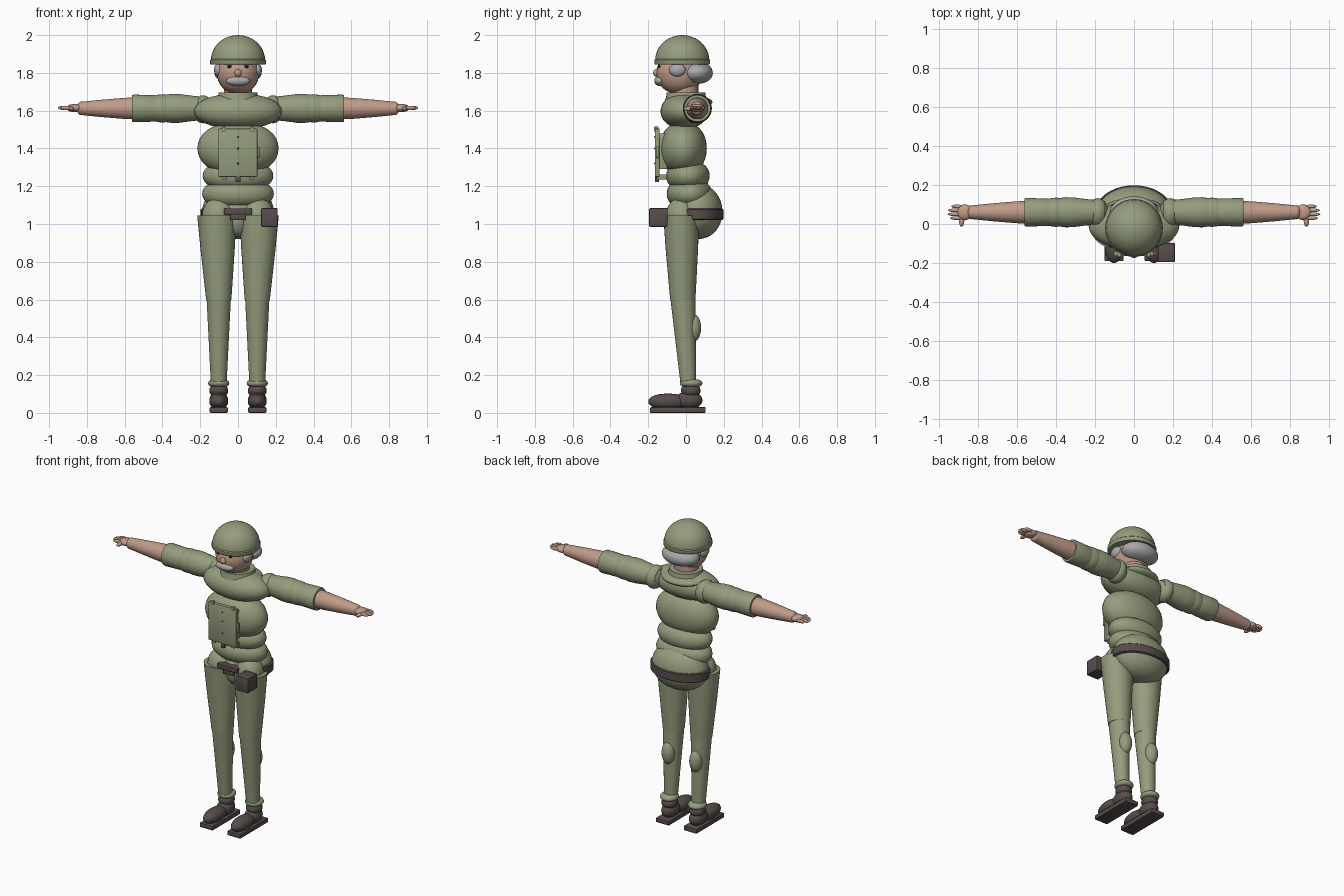
import bpy, bmesh, math
from mathutils import Vector

if "Cube" in bpy.data.objects:
    bpy.data.objects.remove(bpy.data.objects["Cube"])


def material(name, rgb):
    m = bpy.data.materials.new(name)
    m.diffuse_color = (*rgb, 1)
    m.use_nodes = True
    m.node_tree.nodes["Principled BSDF"].inputs["Base Color"].default_value = m.diffuse_color
    return m


OLIVE = material("olive cloth", (0.30, 0.335, 0.205))
SKIN = material("skin", (0.53, 0.33, 0.25))
DARK = material("dark leather", (0.095, 0.072, 0.07))
GREY = material("grey hair", (0.40, 0.40, 0.41))
BLACK = material("black", (0.02, 0.02, 0.02))


def finish(name, bm, mat, smooth=True):
    bmesh.ops.recalc_face_normals(bm, faces=bm.faces)
    me = bpy.data.meshes.new(name)
    bm.to_mesh(me)
    bm.free()
    me.materials.append(mat)
    ob = bpy.data.objects.new(name, me)
    bpy.context.collection.objects.link(ob)
    if smooth:
        bpy.ops.object.select_all(action='DESELECT')
        ob.select_set(True)
        bpy.context.view_layer.objects.active = ob
        bpy.ops.object.shade_smooth_by_angle(angle=math.radians(40))
    return ob


def blob(name, c, r, mat, power=1.0, seg=32):
    """Ellipsoid; power under 1 squares off its vertical outline."""
    bm = bmesh.new()
    bmesh.ops.create_uvsphere(bm, u_segments=seg, v_segments=seg // 2, radius=1)
    for v in bm.verts:
        h = math.hypot(v.co.x, v.co.y)
        k = h ** power / h if h > 1e-4 else 0
        v.co = (c[0] + v.co.x * k * r[0], c[1] + v.co.y * k * r[1], c[2] + v.co.z * r[2])
    return finish(name, bm, mat)


def box(name, lo, hi, mat, bevel=0.0):
    bm = bmesh.new()
    bmesh.ops.create_cube(bm, size=1)
    for v in bm.verts:
        v.co = [(a + b) / 2 + t * (b - a) for a, b, t in zip(lo, hi, v.co)]
    if bevel:
        bmesh.ops.bevel(bm, geom=bm.edges[:], offset=bevel, segments=2, affect='EDGES', profile=0.5)
    return finish(name, bm, mat)


def tube(name, rings, axis, mat, seg=32):
    """Skin through (centre, radius a, radius b) rings, capped at both ends."""
    bm = bmesh.new()
    loops = []
    for c, a, b in rings:
        loop = []
        for i in range(seg):
            t = 2 * math.pi * i / seg
            p, q = a * math.cos(t), b * math.sin(t)
            off = Vector((p, q, 0)) if axis == 'z' else Vector((0, p, q))
            loop.append(bm.verts.new(Vector(c) + off))
        loops.append(loop)
    for l, m in zip(loops, loops[1:]):
        for i in range(seg):
            j = (i + 1) % seg
            bm.faces.new((l[i], l[j], m[j], m[i]))
    bm.faces.new(loops[0])
    bm.faces.new(loops[-1])
    return finish(name, bm, mat)


# Helmet: dome and rim band
HY = -0.02
dome = [(1.868 + 0.132 * math.sin(a), 0.143 * math.cos(a)) for a in [i * math.pi / 24 for i in range(12)]]
tube("helmet_dome", [((0, HY, z), r, r) for z, r in dome + [(2.0, 0.004)]], 'z', OLIVE, 40)
tube("helmet_rim", [((0, HY, z), r, r) for z, r in
                    ((1.845, 0.145), (1.85, 0.148), (1.868, 0.148), (1.874, 0.142))], 'z', OLIVE, 40)

# Head
blob("face", (0, -0.035, 1.80), (0.112, 0.122, 0.112), SKIN, 0.9)
blob("nose", (0, -0.158, 1.80), (0.02, 0.016, 0.02), SKIN, seg=16)
blob("moustache", (0, -0.14, 1.757), (0.064, 0.028, 0.026), GREY)
blob("back_hair", (0, 0.055, 1.80), (0.125, 0.087, 0.058), GREY, 0.85)
tube("neck", [((0, -0.005, 1.64), 0.075, 0.07), ((0, -0.005, 1.76), 0.075, 0.07)], 'z', SKIN)
for s, side in ((-1, "left"), (1, "right")):
    blob(side + "_sideburn", (s * 0.102, -0.045, 1.815), (0.025, 0.045, 0.036), GREY, seg=16)
    blob(side + "_eye", (s * 0.045, -0.142, 1.834), (0.011, 0.008, 0.009), BLACK, seg=12)

# Torso: stacked padded sections
tube("collar", [((0, 0, 1.64), 0.12, 0.115), ((0, 0, 1.675), 0.106, 0.105), ((0, 0, 1.697), 0.102, 0.102)], 'z', OLIVE)
blob("collar_fold", (0, 0.025, 1.645), (0.145, 0.115, 0.035), OLIVE)
blob("shoulders", (0, -0.01, 1.597), (0.232, 0.125, 0.092), OLIVE, 0.85)
blob("chest", (0, -0.015, 1.40), (0.215, 0.125, 0.135), OLIVE, 0.75)
blob("upper_waist", (0, 0.01, 1.255), (0.187, 0.115, 0.075), OLIVE, 0.6)
blob("lower_waist", (0, 0.018, 1.16), (0.19, 0.12, 0.075), OLIVE, 0.6)
blob("hips", (0, 0.06, 1.065), (0.19, 0.133, 0.145), OLIVE, 0.9)
blob("crotch", (0, -0.02, 1.03), (0.06, 0.07, 0.10), OLIVE)

# Belt, buckle and pouch
tube("belt", [((0, 0.06, z), a, a - 0.06) for z, a in
              ((1.022, 0.192), (1.027, 0.198), (1.077, 0.198), (1.082, 0.192))], 'z', DARK, 40)
box("buckle", (-0.075, -0.115, 1.05), (0.075, -0.07, 1.083), DARK, 0.004)
box("buckle_tab", (-0.04, -0.105, 1.02), (0.04, -0.07, 1.052), DARK, 0.004)
box("belt_pouch", (0.122, -0.195, 0.985), (0.21, -0.097, 1.084), DARK, 0.006)

# Chest panel with straps and studs
box("chest_panel", (-0.104, -0.165, 1.25), (0.102, -0.14, 1.505), OLIVE, 0.005)
box("panel_backing", (-0.085, -0.142, 1.29), (0.085, -0.10, 1.48), OLIVE, 0.004)
box("panel_latch", (0.10, -0.16, 1.35), (0.113, -0.143, 1.41), OLIVE, 0.003)
box("panel_buckle", (-0.013, -0.165, 1.222), (0.013, -0.143, 1.252), DARK, 0.003)
for z in (1.32, 1.40, 1.46):
    blob("panel_stud", (0, -0.165, z), (0.005, 0.004, 0.005), DARK, seg=8)
for s in (-1, 1):
    box("panel_strap", (s * 0.07 - 0.012, -0.155, 1.235), (s * 0.07 + 0.012, -0.10, 1.262), OLIVE, 0.003)
    box("panel_clip", (s * 0.075 - 0.01, -0.169, 1.49), (s * 0.075 + 0.01, -0.145, 1.515), OLIVE, 0.003)

AY, AZ = 0.06, 1.612
for s, side in ((-1, "left"), (1, "right")):
    def arm(name, pts, mat):
        tube(f"{side}_{name}", [((s * x, AY, AZ), r, r) for x, r in pts], 'x', mat)

    # Arm: shoulder pad, sleeve folds, forearm
    blob(side + "_shoulder", (s * 0.185, AY - 0.003, AZ - 0.005), (0.055, 0.075, 0.074), OLIVE)
    arm("sleeve", ((0.15, 0.055), (0.19, 0.062), (0.25, 0.068), (0.31, 0.076), (0.35, 0.077), (0.385, 0.072)), OLIVE)
    arm("elbow_fold", ((0.36, 0.06), (0.375, 0.071), (0.395, 0.075), (0.42, 0.073), (0.44, 0.068)), OLIVE)
    arm("sleeve_cuff", ((0.425, 0.066), (0.44, 0.07), (0.55, 0.073), (0.56, 0.07)), OLIVE)
    arm("forearm", ((0.54, 0.058), (0.6, 0.056), (0.72, 0.046), (0.83, 0.035)), SKIN)

    # Hand: wrist, palm, four fingers and thumb
    blob(side + "_wrist", (s * 0.83, AY, AZ), (0.024, 0.036, 0.036), SKIN, seg=20)
    blob(side + "_palm", (s * 0.865, AY, AZ + 0.002), (0.042, 0.04, 0.021), SKIN, 0.8, 20)
    for i, tip in enumerate((0.94, 0.954, 0.952, 0.935)):
        y = AY - 0.03 + i * 0.02
        blob(f"{side}_finger_{i + 1}", (s * (tip + 0.875) / 2, y, AZ + 0.003),
             ((tip - 0.875) / 2, 0.0095, 0.011), SKIN, 0.7, 16)
    blob(side + "_thumb", (s * 0.882, AY - 0.042, AZ - 0.002), (0.014, 0.032, 0.012), SKIN, seg=16)

    # Leg: hip joint, thigh, shin, calf and cuff
    LX = s * 0.102
    blob(side + "_hip_joint", (s * 0.105, -0.022, 1.045), (0.085, 0.085, 0.095), OLIVE)
    tube(side + "_thigh", [((s * 0.112, -0.025, 1.045), 0.104, 0.095), ((s * 0.108, -0.022, 0.87), 0.091, 0.086),
                           ((LX, -0.017, 0.60), 0.067, 0.067)], 'z', OLIVE)
    tube(side + "_shin", [((LX, -0.016, 0.60), 0.064, 0.066), ((LX, 0.012, 0.16), 0.042, 0.042)], 'z', OLIVE)
    blob(side + "_calf", (LX, 0.04, 0.45), (0.042, 0.04, 0.073), OLIVE)
    blob(side + "_trouser_cuff", (LX, 0.027, 0.157), (0.056, 0.06, 0.022), OLIVE, 0.6)

    # Boot: ankle, heel, toe and sole
    blob(side + "_boot_ankle", (LX, 0.025, 0.118), (0.05, 0.052, 0.032), DARK, 0.6)
    blob(side + "_boot_heel", (LX, 0.015, 0.067), (0.049, 0.072, 0.045), DARK, 0.8)
    blob(side + "_boot_toe", (LX, -0.095, 0.06), (0.05, 0.105, 0.042), DARK, 0.85)
    box(side + "_sole", (LX - 0.048, -0.19, 0.0), (LX + 0.048, 0.104, 0.03), DARK, 0.005)
